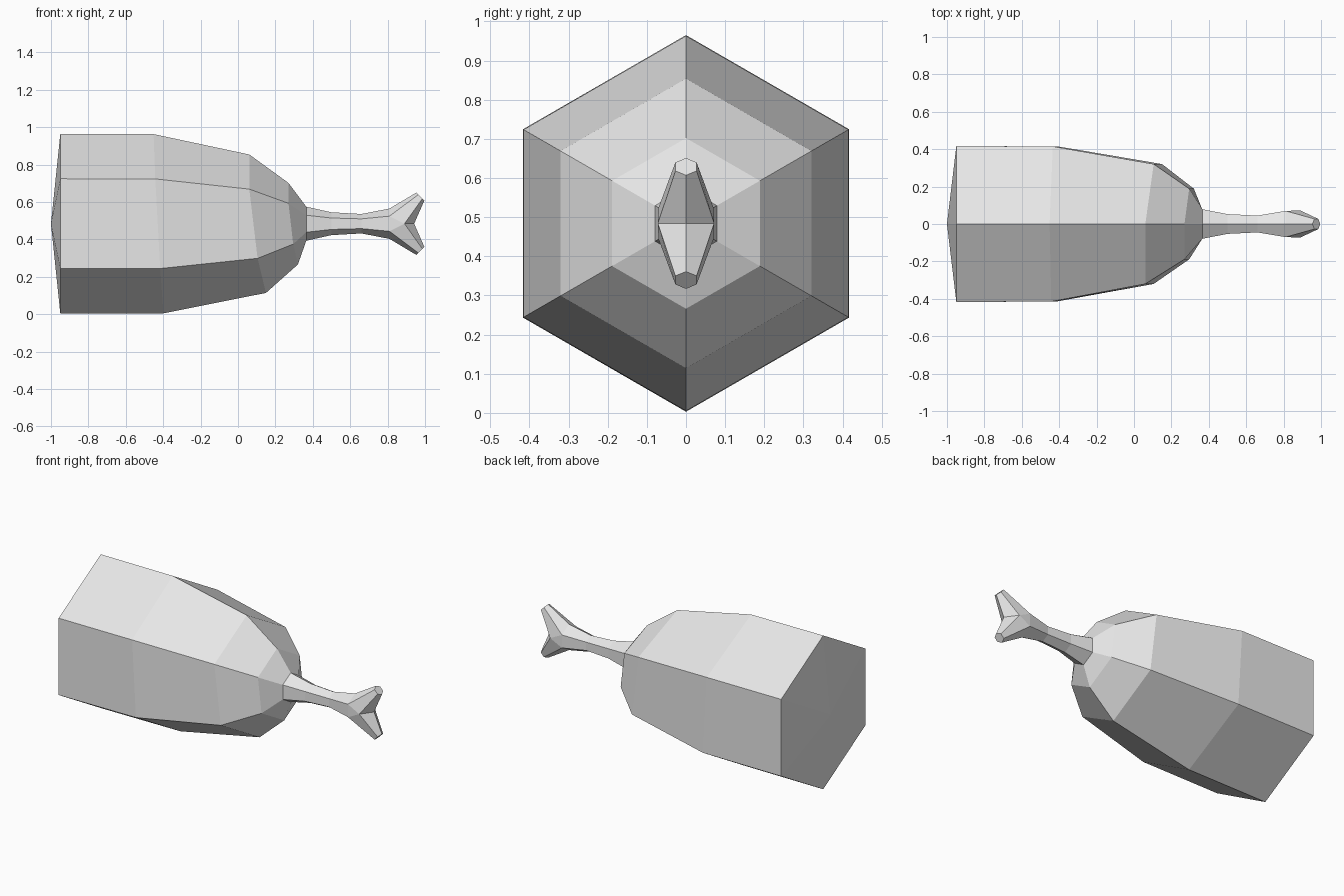
import bpy, bmesh, math
from mathutils import Vector

cube = bpy.data.objects.get("Cube")
if cube:
    bpy.data.objects.remove(cube, do_unlink=True)

MID = 0.484  # height of the long axis

grey = bpy.data.materials.new("light grey")
grey.use_nodes = True
grey.diffuse_color = (0.8, 0.8, 0.8, 1)
grey.node_tree.nodes["Principled BSDF"].inputs["Base Color"].default_value = (0.8, 0.8, 0.8, 1)


def ring(bm, x, radius, tilt_z=0.0, tilt_y=0.0):
    """Six corners around the long axis, starting at the top, going to the front."""
    verts = []
    for i in range(6):
        a = math.radians(60 * i)
        y, z = -radius * math.sin(a), radius * math.cos(a)
        verts.append(bm.verts.new((x + tilt_z * z + tilt_y * y, y, MID + z)))
    return verts


def bridge(bm, a, b):
    for i in range(len(a)):
        j = (i + 1) % len(a)
        bm.faces.new((a[i], a[j], b[j], b[i]))


def loft(bm, sections):
    rings = [ring(bm, *s) for s in sections]
    for a, b in zip(rings, rings[1:]):
        bridge(bm, a, b)
    return rings


def finish(bm, name):
    mesh = bpy.data.meshes.new(name)
    bm.to_mesh(mesh)
    bm.free()
    mesh.materials.append(grey)
    obj = bpy.data.objects.new(name, mesh)
    bpy.context.collection.objects.link(obj)


NECK = (0.365, 0.091)

# Meat: hexagonal body with a shallow pointed base, open where the bone enters
bm = bmesh.new()
rings = loft(bm, [(-0.95, 0.481), (-0.425, 0.479, -0.055, 0.01),
                  (0.105, 0.37, -0.12, 0.07), (0.295, 0.218, -0.115, 0.066), NECK])
apex = bm.verts.new((-1, 0, MID))
base = rings[0]
for i in range(6):
    bm.faces.new((base[(i + 1) % 6], base[i], apex))
finish(bm, "meat")

# Bone: thin shaft that widens towards the fork
bm = bmesh.new()
end = loft(bm, [NECK, (0.5, 0.061), (0.66, 0.052), (0.81, 0.081)])[-1]

# Fork: shared crotch corners, then one prong up and one down
front = bm.verts.new((0.89, -0.072, MID))
centre = bm.verts.new((0.942, 0, MID))
back = bm.verts.new((0.89, 0.072, MID))
bm.faces.new((end[1], end[2], front))
bm.faces.new((end[4], end[5], back))
tip_centre = Vector((0.975, 0, 0.145))
along = Vector((0.021, 0, -0.022))
for side in (1, -1):
    if side == 1:
        root = [end[0], end[1], front, centre, back, end[5]]
    else:
        root = [end[3], end[4], back, centre, front, end[2]]
    tip = []
    for i in range(6):
        a = math.radians(60 * i)
        p = tip_centre - along * math.cos(a)
        tip.append(bm.verts.new((p.x, -side * 0.027 * math.sin(a) / math.sin(math.pi / 3),
                                 MID + side * p.z)))
    bridge(bm, root, tip)
    bm.faces.new(tip)
finish(bm, "bone")
